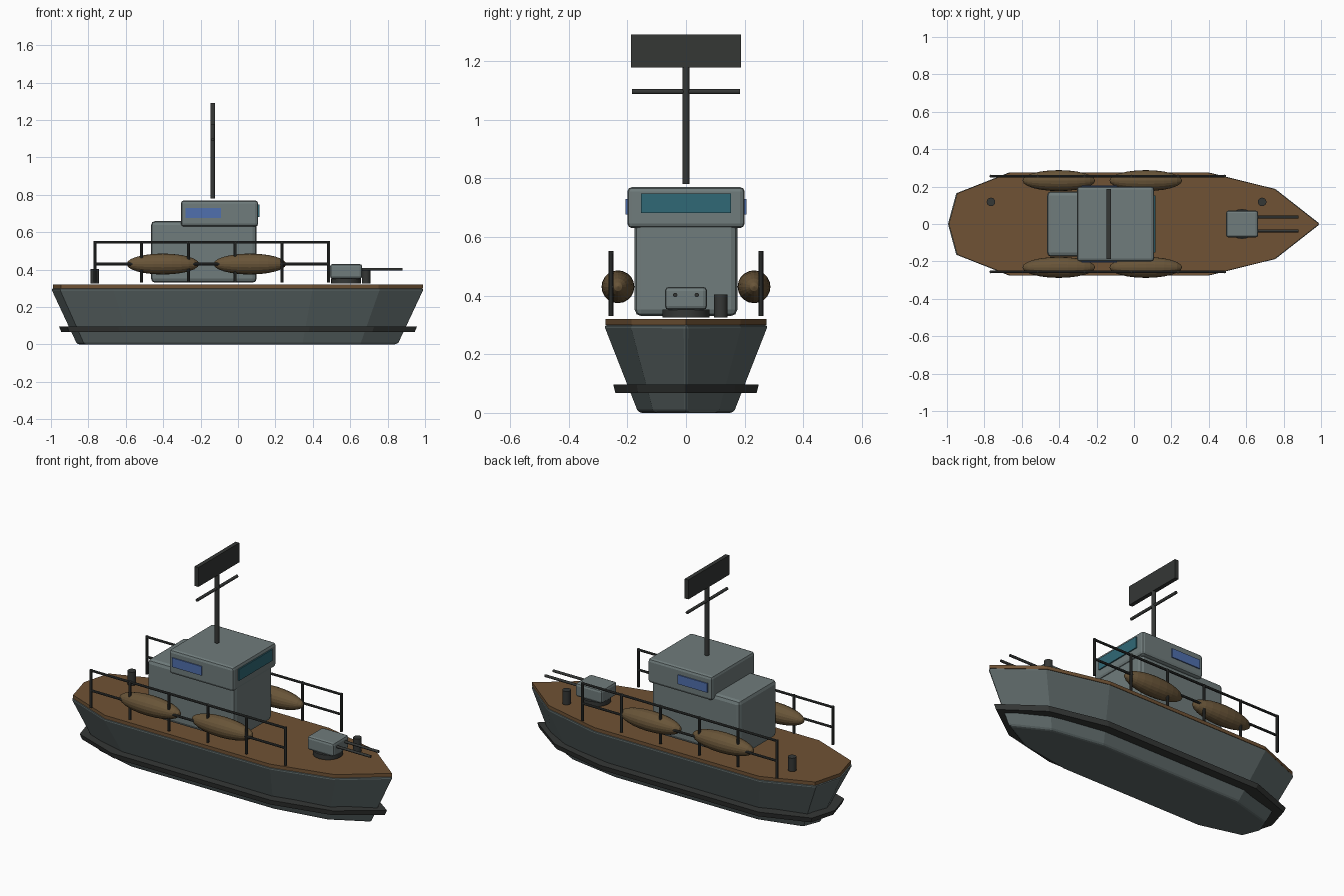
import bpy, bmesh, math
from mathutils import Vector

if "Cube" in bpy.data.objects:
    bpy.data.objects.remove(bpy.data.objects["Cube"])


def material(name, rgb):
    m = bpy.data.materials.new(name)
    m.diffuse_color = (*rgb, 1)
    m.use_nodes = True
    m.node_tree.nodes["Principled BSDF"].inputs["Base Color"].default_value = m.diffuse_color
    return m


STEEL = material("steel", (0.16, 0.20, 0.20))
HULL = material("hull_grey", (0.11, 0.14, 0.14))
WOOD = material("deck_wood", (0.16, 0.085, 0.035))
DARK = material("dark_metal", (0.035, 0.038, 0.036))
TAN = material("tan_canvas", (0.14, 0.09, 0.04))
BLUE = material("blue_glass", (0.08, 0.16, 0.42))
TEAL = material("teal_glass", (0.03, 0.14, 0.18))


def finish(name, bm, mat, bevel=0, smooth=False):
    bmesh.ops.recalc_face_normals(bm, faces=bm.faces)
    me = bpy.data.meshes.new(name)
    bm.to_mesh(me)
    bm.free()
    ob = bpy.data.objects.new(name, me)
    bpy.context.collection.objects.link(ob)
    me.materials.append(mat)
    if bevel:
        mod = ob.modifiers.new("bevel", 'BEVEL')
        mod.width, mod.segments = bevel, 2
        mod.limit_method, mod.angle_limit = 'ANGLE', math.radians(60)
    if smooth:
        bpy.ops.object.select_all(action='DESELECT')
        ob.select_set(True)
        bpy.context.view_layer.objects.active = ob
        bpy.ops.object.shade_smooth_by_angle(angle=math.radians(40))
    return ob


def box(name, x, y, z, mat, bevel=0):
    """Box from (min, max) ranges."""
    bm = bmesh.new()
    bmesh.ops.create_cube(bm, size=1)
    for v in bm.verts:
        v.co = [r[0] if c < 0 else r[1] for c, r in zip(v.co, (x, y, z))]
    return finish(name, bm, mat, bevel)


def rod(name, a, b, r, mat, sides=12):
    """Cylinder between two points."""
    a, b = Vector(a), Vector(b)
    bm = bmesh.new()
    bmesh.ops.create_cone(bm, cap_ends=True, segments=sides, radius1=r,
                          radius2=r, depth=(b - a).length)
    turn = Vector((0, 0, 1)).rotation_difference(b - a)
    for v in bm.verts:
        v.co = turn @ v.co + (a + b) / 2
    return finish(name, bm, mat, smooth=True)


# Plan outline of the boat, half of it mirrored
HALF = [(1, 0), (0.76, 0.19), (0.4, 0.28), (-0.67, 0.28), (-0.955, 0.167), (-1, 0)]
PLAN = HALF + [(x, -y) for x, y in HALF[-2:0:-1]]


def loft(name, low, high, mat, bevel=0):
    """Solid between two scaled outlines given as (x scale, y scale, z)."""
    bm = bmesh.new()
    a, b = [[bm.verts.new((x * sx, y * sy, z)) for x, y in PLAN]
            for sx, sy, z in (low, high)]
    n = len(PLAN)
    bm.faces.new(a[::-1])
    bm.faces.new(b)
    for i in range(n):
        j = (i + 1) % n
        bm.faces.new((a[i], a[j], b[j], b[i]))
    return finish(name, bm, mat, bevel)


# Hull, waterline band and deck
hull = loft("hull", (0.86, 0.58, 0), (1, 1, 0.3), HULL, 0.012)
hull.modifiers["bevel"].angle_limit = math.radians(50)
loft("waterline_band", (0.945, 0.86, 0.067), (0.957, 0.885, 0.096), DARK)
loft("deck", (0.99, 0.98, 0.3), (0.99, 0.98, 0.32), WOOD)

# Cabin, wheelhouse and windows
box("cabin", (-0.465, 0.1), (-0.175, 0.175), (0.33, 0.66), STEEL, 0.022)
box("wheelhouse", (-0.305, 0.108), (-0.2, 0.2), (0.63, 0.77), STEEL, 0.016)
box("front_window", (0.1, 0.115), (-0.153, 0.153), (0.682, 0.748), TEAL)
for s, side in ((-1, "right"), (1, "left")):
    box(f"{side}_window", (-0.28, -0.09), sorted((s * 0.19, s * 0.206)),
        (0.677, 0.73), BLUE)

# Mast with crossbar and radar panel
rod("mast", (-0.135, 0, 0.78), (-0.135, 0, 1.18), 0.0125, DARK)
rod("mast_crossbar", (-0.135, -0.184, 1.095), (-0.135, 0.184, 1.095), 0.0085, DARK)
box("radar_panel", (-0.147, -0.123), (-0.188, 0.188), (1.177, 1.29), DARK)

# Railings and fenders on both sides
for s, side in ((-1, "right"), (1, "left")):
    y = s * 0.256
    for i in range(6):
        x = -0.765 + 0.25 * i
        rod(f"{side}_rail_post", (x, y, 0.33), (x, y, 0.552), 0.008, DARK, 8)
    for z in (0.43, 0.546):
        rod(f"{side}_rail", (-0.77, y, z), (0.49, y, z), 0.007, DARK, 8)
    for x in (-0.402, 0.063):
        bm = bmesh.new()
        bmesh.ops.create_uvsphere(bm, u_segments=20, v_segments=12, radius=1)
        for v in bm.verts:
            v.co = (x + v.co.z * 0.194, s * 0.232 + v.co.y * 0.056,
                    0.43 - v.co.x * 0.056)
        finish(f"{side}_fender", bm, TAN)

# Bow gun
rod("gun_base", (0.578, 0, 0.325), (0.578, 0, 0.353), 0.08, DARK, 24)
box("gun_turret", (0.492, 0.664), (-0.072, 0.072), (0.351, 0.43), STEEL, 0.014)
for y in (-0.037, 0.037):
    rod("gun_barrel", (0.65, y, 0.402), (0.88, y, 0.402), 0.0075, DARK)

# Mooring bollards
for x in (-0.765, 0.685):
    rod("bollard", (x, 0.118, 0.325), (x, 0.118, 0.403), 0.023, DARK, 16)
